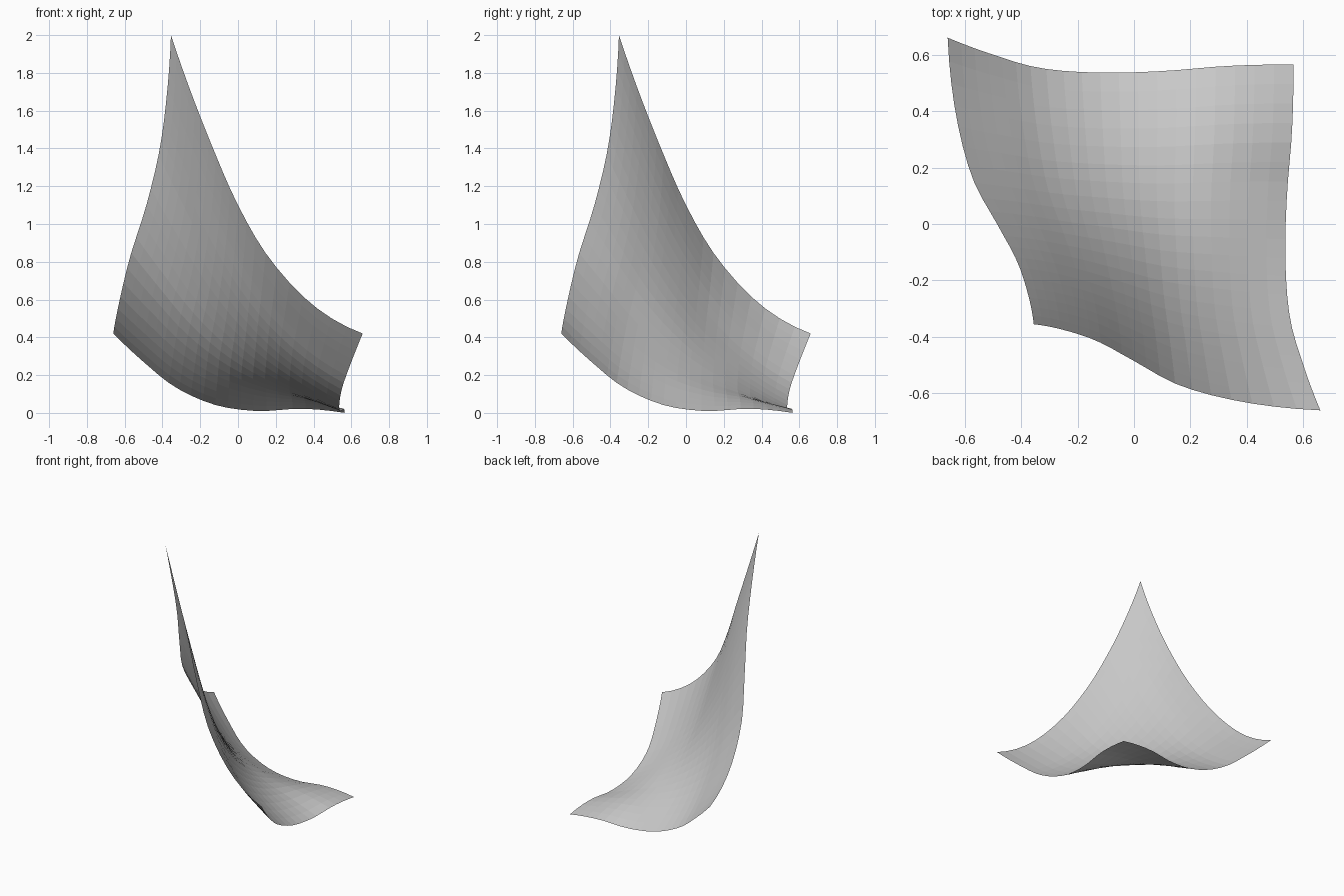
import bpy, bmesh
from mathutils import Vector

if "Cube" in bpy.data.objects:
    bpy.data.objects.remove(bpy.data.objects["Cube"])

N = 20  # facets along each side

# Edge profiles: tall corner to side corner, then side corner to low corner
TALL_EDGE = [(-.355, -.355, 2), (-.25, -.375, 1.70), (-.13, -.415, 1.395), (0, -.485, 1.1),
             (.165, -.573, .82), (.395, -.632, .572), (.66, -.66, .42)]
LOW_EDGE = [(.66, -.66, .42), (.6, -.5, .27), (.552, -.33, .135), (.536, -.12, .042),
            (.542, .105, .01), (.56, .335, .022), (.565, .565, 0)]


def curve(points, t):
    """Smooth curve through evenly spaced points."""
    p = [Vector(q) for q in points]
    p = [3 * p[0] - 3 * p[1] + p[2]] + p + [3 * p[-1] - 3 * p[-2] + p[-3]]
    i = min(int(t * (len(points) - 1)), len(points) - 2)
    f = t * (len(points) - 1) - i
    a, b, c, d = p[i:i + 4]
    return b + .5 * f * ((c - a) + f * ((2 * a - 5 * b + 4 * c - d) + f * (3 * b - a - 3 * c + d)))


def swap(v):
    """Mirror across the diagonal plane x = y."""
    return Vector((v.y, v.x, v.z))


tall, side, low = Vector(TALL_EDGE[0]), Vector(TALL_EDGE[-1]), Vector(LOW_EDGE[-1])


def sheet_point(u, v):
    """Blend the four edges into a patch, with a slight swell in the middle."""
    ruled = ((1 - v) * curve(TALL_EDGE, u) + v * swap(curve(LOW_EDGE, u))
             + (1 - u) * swap(curve(TALL_EDGE, v)) + u * curve(LOW_EDGE, v))
    corners = ((1 - u) * (1 - v) * tall + u * (1 - v) * side
               + (1 - u) * v * swap(side) + u * v * low)
    swell = 16 * u * v * (1 - u) * (1 - v) * .063
    return ruled - corners + swell * Vector((.35, .35, .8))


# Curved sheet
bm = bmesh.new()
grid = [[bm.verts.new(sheet_point(i / N, j / N)) for i in range(N + 1)] for j in range(N + 1)]
for j in range(N):
    for i in range(N):
        bm.faces.new((grid[j][i], grid[j][i + 1], grid[j + 1][i + 1], grid[j + 1][i]))
mesh = bpy.data.meshes.new("curved_sheet")
bm.to_mesh(mesh)
bm.free()
sheet = bpy.data.objects.new("curved_sheet", mesh)
bpy.context.collection.objects.link(sheet)
